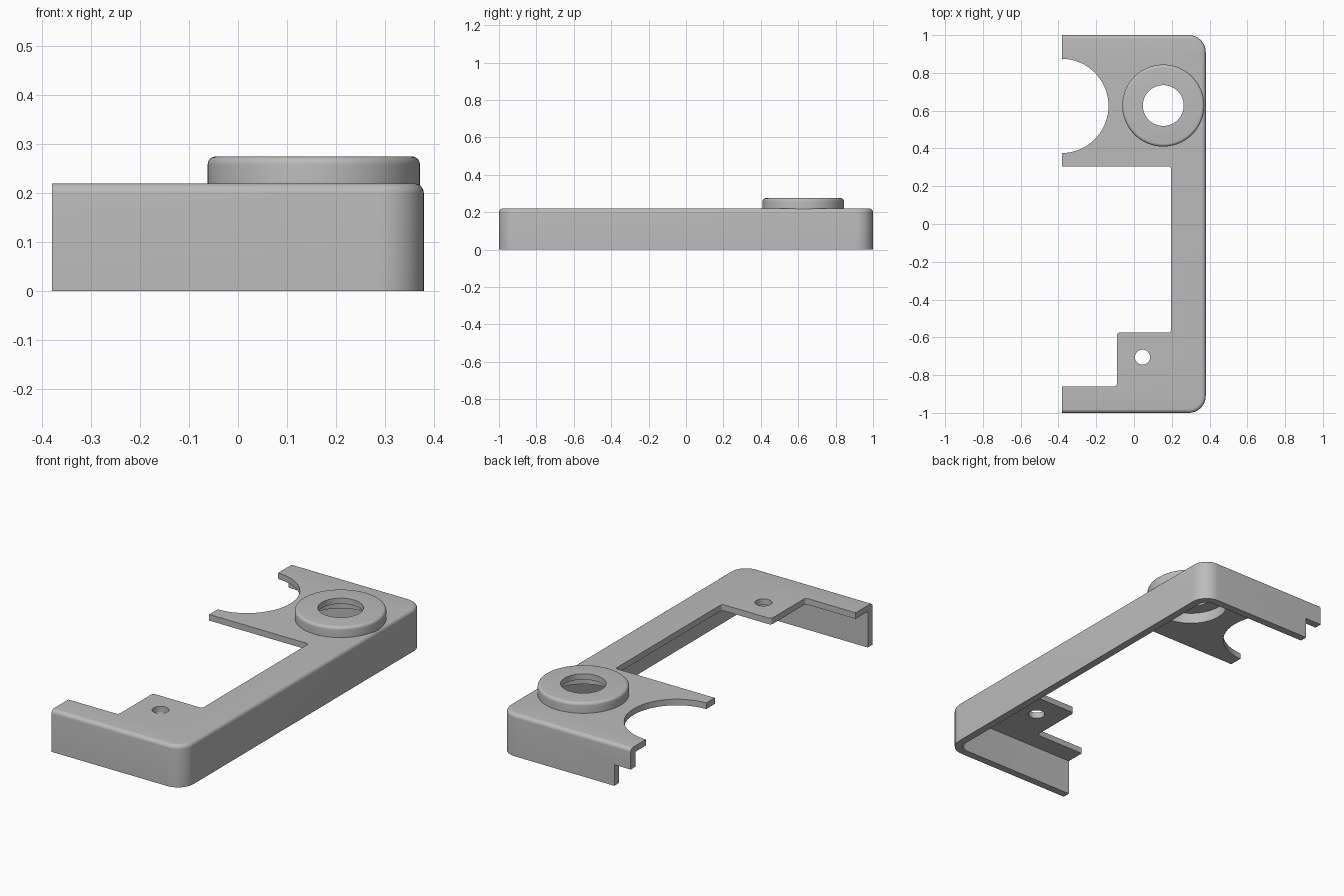
import bpy, bmesh, math

cube = bpy.data.objects.get("Cube")
if cube:
    bpy.data.objects.remove(cube, do_unlink=True)

grey = bpy.data.materials.new("plain grey")
grey.use_nodes = True
colour = (0.5, 0.5, 0.5, 1)
grey.diffuse_color = colour
grey.node_tree.nodes["Principled BSDF"].inputs["Base Color"].default_value = colour


def rounded(corners, steps=10):
    """Outline through (x, y, radius) corners, with arcs at the corners."""
    pts = []
    n = len(corners)
    for i, (x, y, r) in enumerate(corners):
        if r <= 0:
            pts.append((x, y))
            continue
        px, py, _ = corners[i - 1]
        nx, ny, _ = corners[(i + 1) % n]
        a, b = math.hypot(px - x, py - y), math.hypot(nx - x, ny - y)
        ux, uy, vx, vy = (px - x) / a, (py - y) / a, (nx - x) / b, (ny - y) / b
        for k in range(steps + 1):
            t = math.pi / 2 * k / steps
            s, c = r * (1 - math.sin(t)), r * (1 - math.cos(t))
            pts.append((x + ux * s + vx * c, y + uy * s + vy * c))
    return pts


def circle(cx, cy, r, n=72):
    return [(cx + r * math.cos(2 * math.pi * i / n),
             cy + r * math.sin(2 * math.pi * i / n)) for i in range(n)]


def loft(name, rings):
    """Closed solid through (outline, z) rings, bottom to top."""
    bm = bmesh.new()
    loops = [[bm.verts.new((x, y, z)) for x, y in pts] for pts, z in rings]
    for lo, hi in zip(loops, loops[1:]):
        for i in range(len(lo)):
            j = (i + 1) % len(lo)
            bm.faces.new((lo[i], lo[j], hi[j], hi[i]))
    bm.faces.new(loops[0])
    bm.faces.new(loops[-1])
    bmesh.ops.recalc_face_normals(bm, faces=bm.faces)
    mesh = bpy.data.meshes.new(name)
    bm.to_mesh(mesh)
    bm.free()
    mesh.materials.append(grey)
    obj = bpy.data.objects.new(name, mesh)
    bpy.context.collection.objects.link(obj)
    return obj


def prism(name, pts, z0, z1):
    return loft(name, [(pts, z0), (pts, z1)])


def combine(target, tool, operation="DIFFERENCE"):
    mod = target.modifiers.new("combine", "BOOLEAN")
    mod.operation, mod.solver, mod.object = operation, "EXACT", tool
    deps = bpy.context.evaluated_depsgraph_get()
    mesh = bpy.data.meshes.new_from_object(target.evaluated_get(deps))
    target.modifiers.clear()
    target.data = mesh
    bpy.data.objects.remove(tool, do_unlink=True)


def fillet(radius, top, steps=6):
    """(inset, z) pairs for a rounded top edge."""
    for k in range(steps + 1):
        t = math.pi / 2 * k / steps
        yield radius * (1 - math.cos(t)), top - radius * (1 - math.sin(t))


RIGHT, TOP, WALL, CEILING = 0.38, 0.22, 0.04, 0.188
BOSS = (0.155, 0.627)


def block(inset):
    r = 0.09 - inset
    return rounded([(-0.7, -1 + inset, 0), (RIGHT - inset, -1 + inset, r),
                    (RIGHT - inset, 1 - inset, r), (-0.7, 1 - inset, 0)])


# Outer body with rounded top edge
frame = loft("cover_frame", [(block(0), 0)] +
             [(block(i), z) for i, z in fillet(0.02, TOP)])

# Raised round collar
collar = loft("collar", [(circle(*BOSS, 0.217), 0.15)] +
              [(circle(*BOSS, 0.217 - i), z) for i, z in fillet(0.016, 0.275)])
combine(frame, collar, "UNION")

# Hollow inside, open on the right end
cavity = rounded([(-0.9, -1 + WALL, 0), (RIGHT - WALL, -1 + WALL, 0.05),
                  (RIGHT - WALL, 1 - WALL, 0.05), (-0.9, 1 - WALL, 0)])
combine(frame, prism("cavity", cavity, -0.1, CEILING))

# Stepped opening in the top plate
opening = rounded([(-0.9, -0.86, 0), (-0.09, -0.86, 0.015), (-0.09, -0.575, 0.015),
                   (0.195, -0.575, 0.012), (0.195, 0.305, 0.012), (-0.9, 0.305, 0)], 5)
combine(frame, prism("opening", opening, -0.1, 0.5))

# Trim the open end square
trim = [(-0.95, -1.2), (-RIGHT, -1.2), (-RIGHT, 1.2), (-0.95, 1.2)]
combine(frame, prism("trim", trim, -0.2, 0.5))

# Round bite, collar recess, collar hole and screw hole
for centre, r, z1 in [((-0.385, 0.625), 0.25, 0.5), (BOSS, 0.18, 0.245),
                      (BOSS, 0.108, 0.5), ((0.045, -0.705), 0.04, 0.5)]:
    combine(frame, prism("round_cut", circle(*centre, r), -0.1, z1))

# Notch at the end of the back wall
notch = [(-0.5, 0.92), (-0.285, 0.92), (-0.285, 1.1), (-0.5, 1.1)]
combine(frame, prism("notch", notch, -0.1, 0.11))

bpy.ops.object.select_all(action="DESELECT")
frame.select_set(True)
bpy.context.view_layer.objects.active = frame
bpy.ops.object.shade_smooth_by_angle(angle=math.radians(30))
